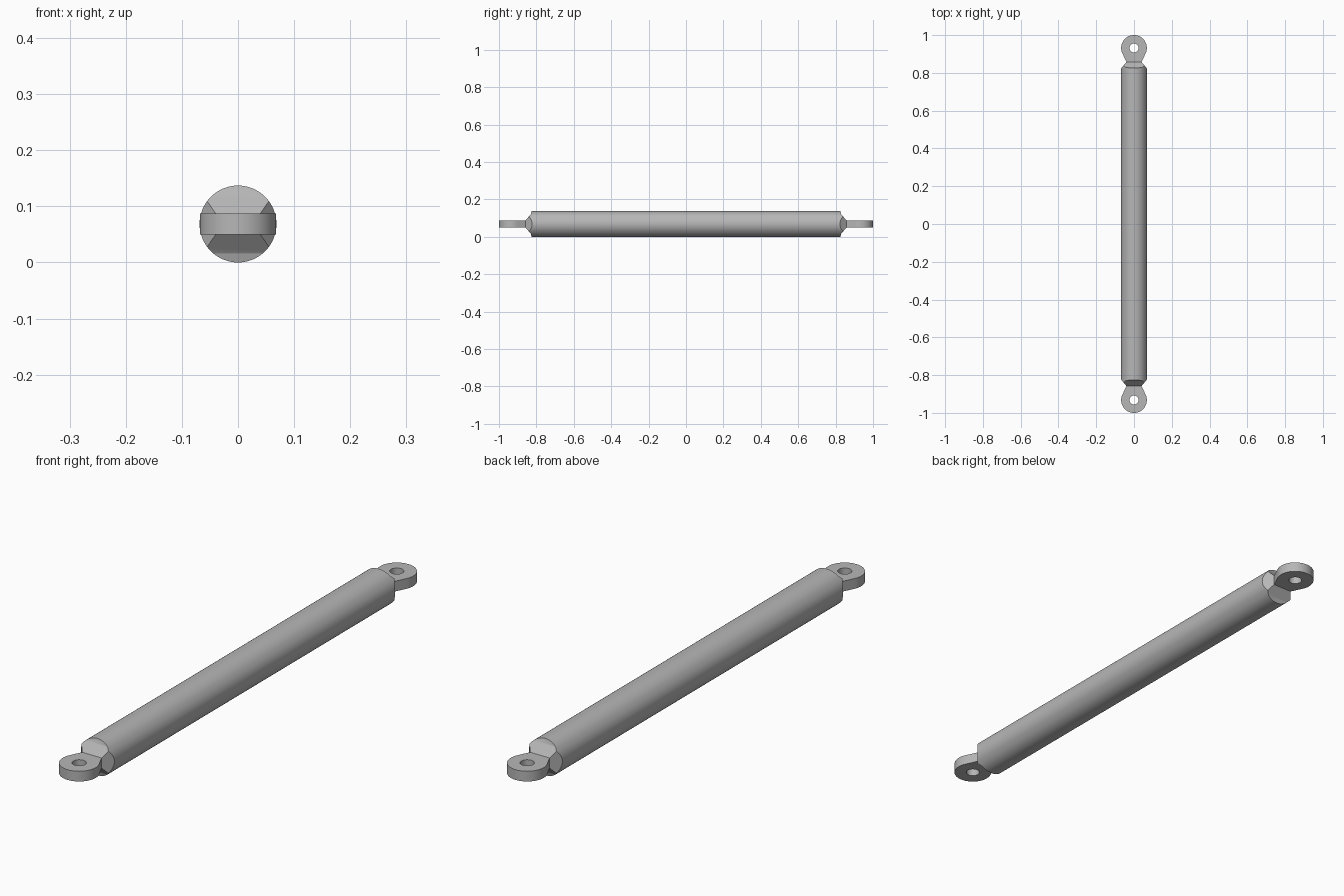
import bpy, bmesh, math
from mathutils import Vector

if "Cube" in bpy.data.objects:
    bpy.data.objects.remove(bpy.data.objects["Cube"])

R = 0.0685            # tube radius, also the height of the axis
TAB = 0.019           # half thickness of the end eyes
NECK_Y, NECK_X = 0.858, 0.04
EYE_Y, EYE_R, HOLE_R = 0.932, 0.068, 0.024

steel = bpy.data.materials.new("grey steel")
steel.use_nodes = True
grey = (0.47, 0.47, 0.47, 1)
steel.diffuse_color = grey
steel.node_tree.nodes["Principled BSDF"].inputs["Base Color"].default_value = grey


def prism(name, outline, offset):
    """Extrude a closed outline of points by an offset vector."""
    bm = bmesh.new()
    face = bm.faces.new([bm.verts.new(p) for p in outline])
    ext = bmesh.ops.extrude_face_region(bm, geom=[face])
    moved = [v for v in ext["geom"] if isinstance(v, bmesh.types.BMVert)]
    bmesh.ops.translate(bm, verts=moved, vec=Vector(offset))
    bmesh.ops.recalc_face_normals(bm, faces=bm.faces)
    mesh = bpy.data.meshes.new(name)
    bm.to_mesh(mesh)
    bm.free()
    obj = bpy.data.objects.new(name, mesh)
    bpy.context.collection.objects.link(obj)
    mesh.materials.append(steel)
    return obj


def circle(radius, count):
    angles = [2 * math.pi * i / count for i in range(count)]
    return [(radius * math.cos(a), radius * math.sin(a)) for a in angles]


def select(obj):
    bpy.ops.object.select_all(action='DESELECT')
    obj.select_set(True)
    bpy.context.view_layer.objects.active = obj


def cut(obj, cutter, operation):
    """Apply a boolean and discard the cutter."""
    mod = obj.modifiers.new("cut", 'BOOLEAN')
    mod.operation, mod.object, mod.solver = operation, cutter, 'EXACT'
    select(obj)
    bpy.ops.object.modifier_apply(modifier=mod.name)
    bpy.data.objects.remove(cutter)


def four_way(half):
    """Mirror a (y, width) end profile to a closed symmetric outline."""
    right = half + [(-y, w) for y, w in reversed(half)]
    return right + [(y, -w) for y, w in reversed(right)]


def smooth(obj):
    select(obj)
    bpy.ops.object.shade_smooth_by_angle(angle=math.radians(30))


# Tube with its ends shaped down to the necks
tube = prism("tube", [(x, -0.9, z + R) for x, z in circle(R, 64)], (0, 1.8, 0))
side = four_way([(NECK_Y, TAB), (0.83, 0.052), (0.824, 0.072)])
cut(tube, prism("side_cutter", [(-0.1, y, z + R) for y, z in side], (0.2, 0, 0)), 'INTERSECT')
top = four_way([(NECK_Y, NECK_X), (0.82, 0.071)])
cut(tube, prism("top_cutter", [(x, y, -0.05) for y, x in top], (0, 0, 0.25)), 'INTERSECT')
smooth(tube)

# Flat eyes: round head tangent to a tapering neck, pierced by a pin hole
gap = EYE_Y - NECK_Y
start = math.atan2(NECK_X, gap) + math.acos(EYE_R / math.hypot(NECK_X, gap))
steps = 40
for name, s in (("front_eye", -1), ("back_eye", 1)):
    outline = [(NECK_X, s * NECK_Y, R - TAB)]
    for i in range(steps + 1):
        a = start + (2 * math.pi - 2 * start) * i / steps
        outline.append((EYE_R * math.sin(a), s * (EYE_Y - EYE_R * math.cos(a)), R - TAB))
    outline.append((-NECK_X, s * NECK_Y, R - TAB))
    eye = prism(name, outline, (0, 0, 2 * TAB))
    hole = [(x, y + s * EYE_Y, -0.05) for x, y in circle(HOLE_R, 32)]
    cut(eye, prism("hole_cutter", hole, (0, 0, 0.25)), 'DIFFERENCE')
    smooth(eye)
